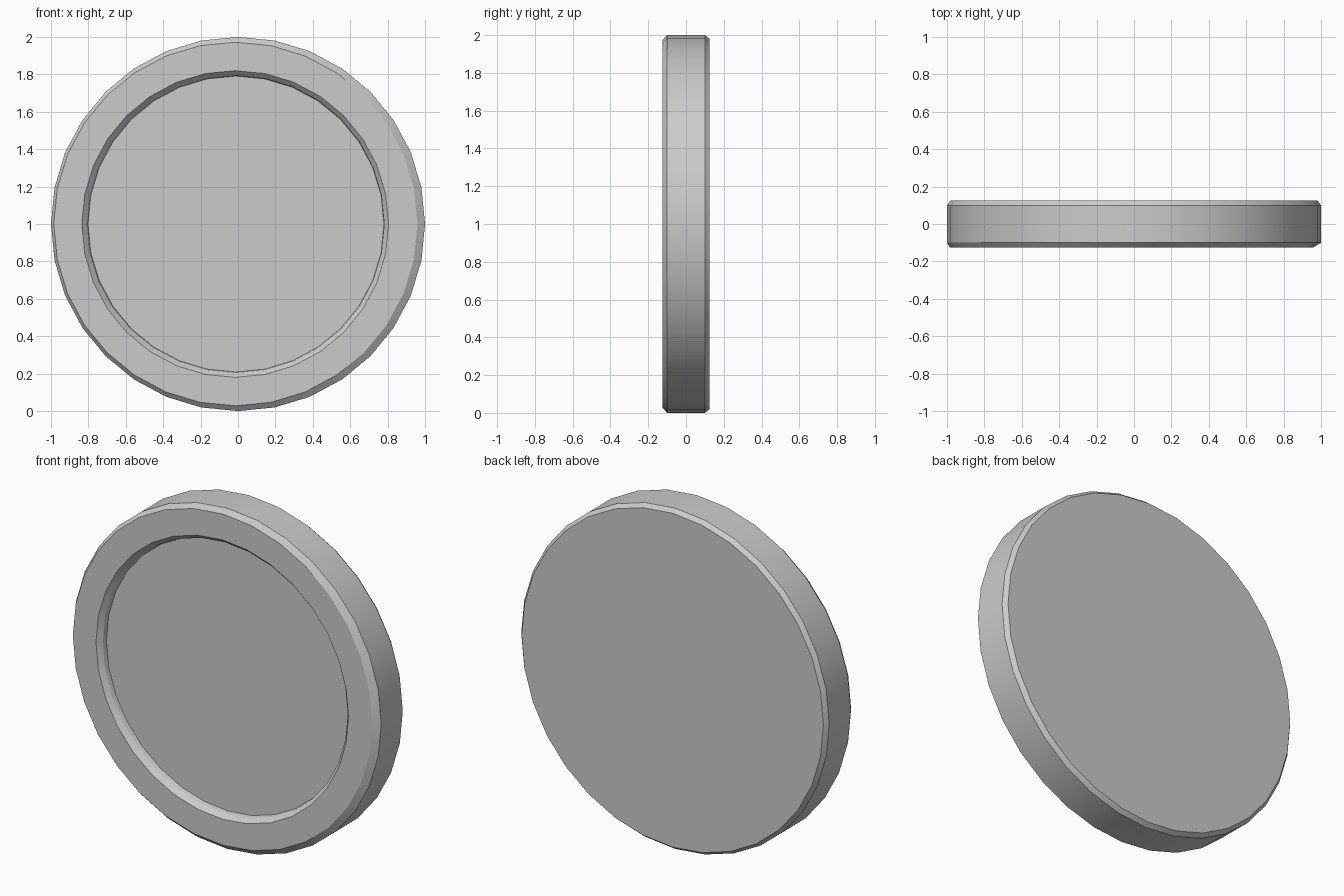
import bpy, bmesh
from math import sin, cos, tau, radians

if "Cube" in bpy.data.objects:
    bpy.data.objects.remove(bpy.data.objects["Cube"])

SIDES = 32

# Profile rings from back cap to recess floor: (radius, y, x offset)
RINGS = [
    (0.980, 0.125, 0.0),      # back face edge
    (1.000, 0.100, 0.0),      # rim, back
    (1.000, -0.100, 0.0),     # rim, front
    (0.972, -0.125, -0.013),  # front face, outer edge
    (0.820, -0.125, -0.015),  # front face, inner edge
    (0.796, -0.100, -0.013),  # recess chamfer
    (0.791, -0.075, -0.011),  # recess floor
]

bm = bmesh.new()


def ring(radius, y, dx):
    return [bm.verts.new((dx + radius * sin(tau * i / SIDES), y,
                          1 + radius * cos(tau * i / SIDES)))
            for i in range(SIDES)]


# Bridge neighbouring rings and cap both ends
loops = [ring(*r) for r in RINGS]
for a, b in zip(loops, loops[1:]):
    for i in range(SIDES):
        j = (i + 1) % SIDES
        bm.faces.new((a[i], a[j], b[j], b[i]))
bm.faces.new(loops[0])
bm.faces.new(loops[-1])
bmesh.ops.recalc_face_normals(bm, faces=bm.faces)

mesh = bpy.data.meshes.new("recessed_disc")
bm.to_mesh(mesh)
bm.free()
disc = bpy.data.objects.new("recessed_disc", mesh)
bpy.context.collection.objects.link(disc)

# Smooth round the rim, sharp at the chamfers
bpy.context.view_layer.objects.active = disc
disc.select_set(True)
bpy.ops.object.shade_smooth_by_angle(angle=radians(30))
